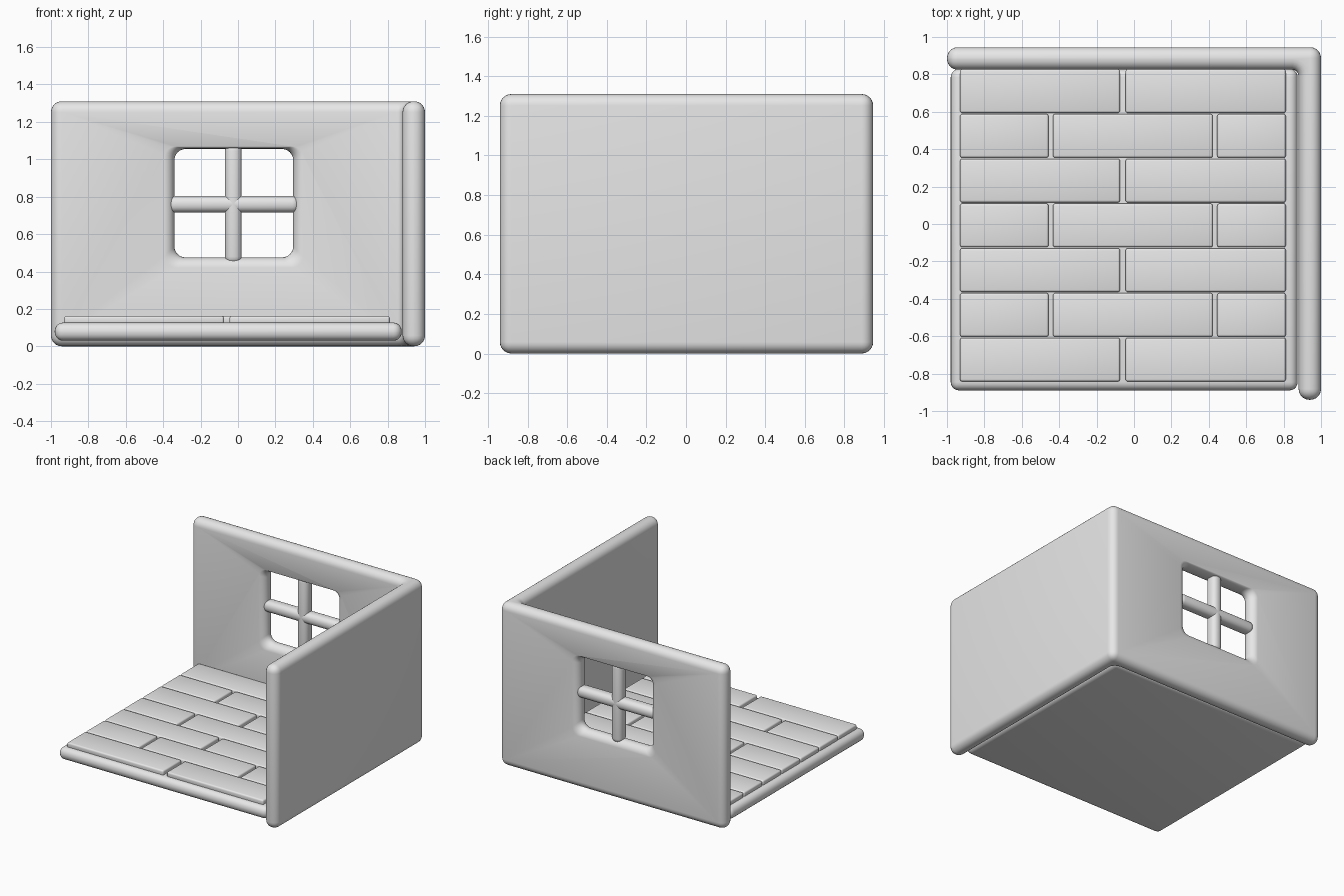
import bpy, bmesh, math

if "Cube" in bpy.data.objects:
    bpy.data.objects.remove(bpy.data.objects["Cube"])

grey = bpy.data.materials.new("plain_grey")
grey.diffuse_color = (0.8, 0.8, 0.8, 1)
grey.use_nodes = True
grey.node_tree.nodes["Principled BSDF"].inputs["Base Color"].default_value = grey.diffuse_color


def finish(bm, name):
    bmesh.ops.recalc_face_normals(bm, faces=bm.faces)
    mesh = bpy.data.meshes.new(name)
    bm.to_mesh(mesh)
    bm.free()
    mesh.materials.append(grey)
    ob = bpy.data.objects.new(name, mesh)
    bpy.context.collection.objects.link(ob)
    return ob


def smooth(ob, angle=35):
    bpy.ops.object.select_all(action='DESELECT')
    ob.select_set(True)
    bpy.context.view_layer.objects.active = ob
    bpy.ops.object.shade_smooth_by_angle(angle=math.radians(angle))


def rounded_box(name, x, y, z, radius, segments=5):
    """Box given by (low, high) pairs, with all its edges rounded."""
    bm = bmesh.new()
    bmesh.ops.create_cube(bm, size=1)
    for v in bm.verts:
        v.co = [(p[0] + p[1]) / 2 + c * (p[1] - p[0]) for c, p in zip(v.co, (x, y, z))]
    bmesh.ops.bevel(bm, geom=bm.edges[:], offset=radius, segments=segments,
                    profile=0.5, affect='EDGES')
    ob = finish(bm, name)
    smooth(ob)
    return ob


# Walls: an L-shaped plan with a small fillet inside, pulled up and rounded
X0, X1, XI = -1.0, 1.0, 0.88
Y0, Y1, YI = -0.94, 0.945, 0.825
Z0, Z1, FILLET, ROUND = 0.0, 1.31, 0.035, 0.058
plan = [(X0, YI), (X0, Y1), (X1, Y1), (X1, Y0), (XI, Y0)]
fillet = [(XI - FILLET + FILLET * math.cos(a), YI - FILLET + FILLET * math.sin(a))
          for a in [i * math.pi / 8 for i in range(5)]]
bm = bmesh.new()
base = bm.faces.new([bm.verts.new((x, y, Z0)) for x, y in plan + fillet])
top = bmesh.ops.extrude_face_region(bm, geom=[base], use_keep_orig=True)
bmesh.ops.translate(bm, vec=(0, 0, Z1 - Z0),
                    verts=[g for g in top["geom"] if isinstance(g, bmesh.types.BMVert)])
bmesh.ops.recalc_face_normals(bm, faces=bm.faces)


def in_fillet(e):
    v = e.verts[0].co
    upright = abs(v.z - e.verts[1].co.z) > 0.1
    return upright and any(math.hypot(v.x - x, v.y - y) < 1e-4 for x, y in fillet)


bmesh.ops.bevel(bm, geom=[e for e in bm.edges if not in_fillet(e)], offset=ROUND,
                segments=6, profile=0.5, affect='EDGES')
walls = finish(bm, "walls")

# Window opening: rounded rectangle that flares out to both wall faces
WX, WZ, CORNER = (-0.34, 0.295), (0.475, 1.055), 0.06
MID = (YI + Y1) / 2


def ring(bm, y, flare):
    verts = []
    for k, (cx, cz) in enumerate([(1, 1), (0, 1), (0, 0), (1, 0)]):
        sx, sz = 2 * cx - 1, 2 * cz - 1
        for i in range(7):
            a = math.pi / 2 * (k + i / 6)
            x = WX[cx] + sx * (flare - CORNER) + CORNER * math.cos(a)
            z = WZ[cz] + sz * (flare * (0.25 if cz else 1) - CORNER) + CORNER * math.sin(a)
            verts.append(bm.verts.new((x, y, z)))
    return verts


bm = bmesh.new()
steps = [(-0.1, 0.055)]
for i in range(-6, 7):
    a = i / 6 * math.radians(85)
    steps.append((0.0605 * math.sin(a), 0.06 * (1 - math.cos(a))))
steps.append((0.1, 0.055))
rings = [ring(bm, MID + y, f) for y, f in steps]
for a, b in zip(rings, rings[1:]):
    for i in range(len(a)):
        j = (i + 1) % len(a)
        bm.faces.new((a[i], a[j], b[j], b[i]))
bm.faces.new(rings[0])
bm.faces.new(rings[-1])
cutter = finish(bm, "window_cutter")
cutter.hide_render = True
cut = walls.modifiers.new("window", 'BOOLEAN')
cut.operation, cut.solver, cut.object = 'DIFFERENCE', 'EXACT', cutter
bpy.context.view_layer.objects.active = walls
bpy.ops.object.modifier_apply(modifier=cut.name)
bpy.data.objects.remove(cutter)
smooth(walls)

# Window bars
DEPTH = (MID - 0.05, MID + 0.05)
rounded_box("window_bar_upright", (-0.07, 0.02), DEPTH, (0.44, 1.085), 0.04)
rounded_box("window_bar_level", (-0.375, 0.33), DEPTH, (0.715, 0.805), 0.04)

# Floor slab
rounded_box("floor_slab", (-0.98, 0.875), (-0.89, 0.83), (0.03, 0.127), 0.045)

# Floor boards: seven rows with staggered joints
ROW, FIRST, GAP = 0.2393, -0.845, 0.003
for r in range(7):
    joints = [-0.06] if r % 2 == 0 else [-0.445, 0.433]
    half = 0.015 if r % 2 == 0 else 0.012
    starts = [-0.93] + [j + half for j in joints]
    ends = [j - half for j in joints] + [0.812]
    y = FIRST + r * ROW
    for n, span in enumerate(zip(starts, ends)):
        rounded_box(f"floor_board_{r + 1}_{n + 1}", span, (y + GAP, y + ROW - GAP),
                    (0.115, 0.162), 0.012, 3)
